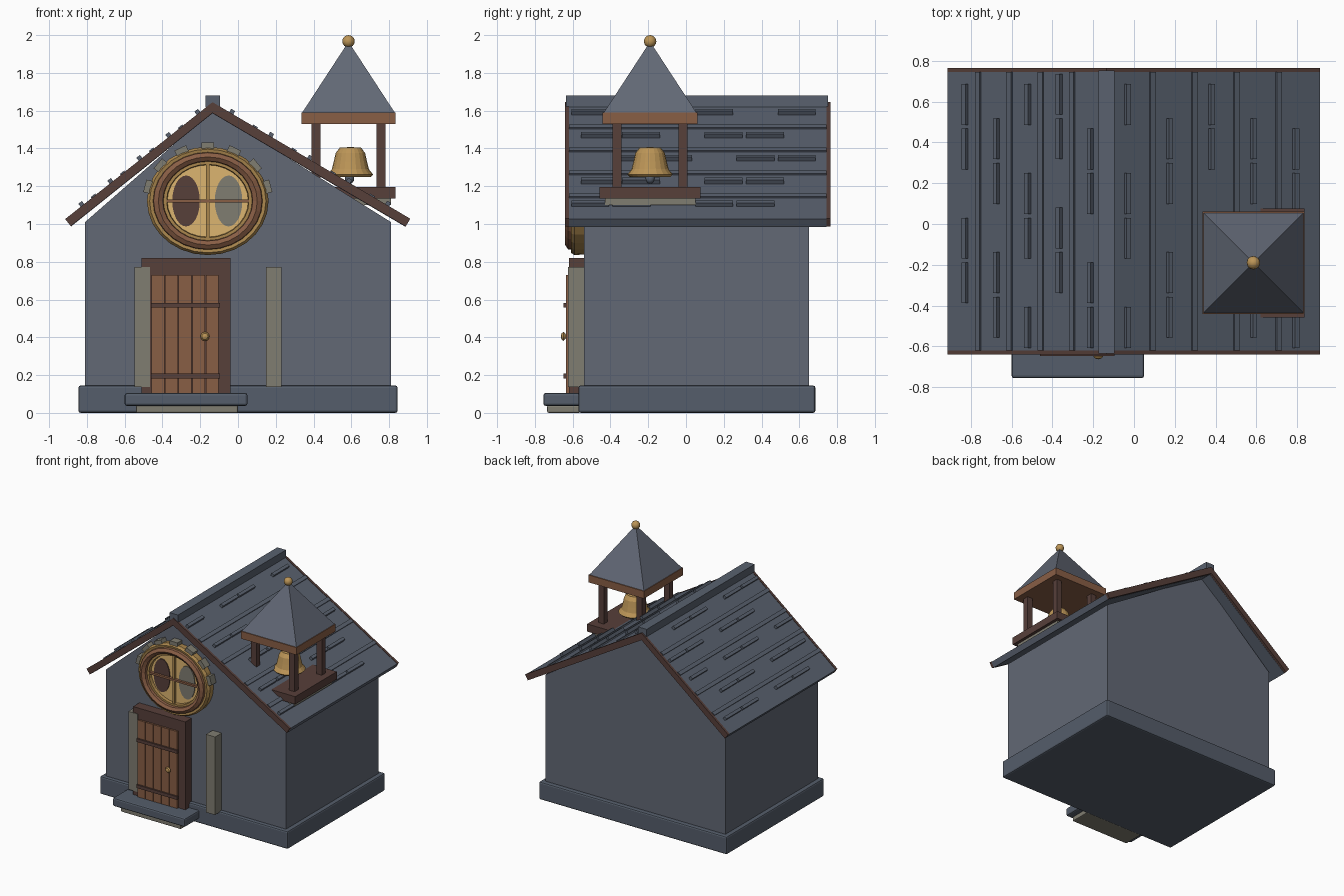
import bpy, bmesh, math
from mathutils import Vector

cube = bpy.data.objects.get("Cube")
if cube:
    bpy.data.objects.remove(cube)


def material(name, *rgb):
    m = bpy.data.materials.new(name)
    m.use_nodes = True
    m.diffuse_color = (*rgb, 1)
    m.node_tree.nodes["Principled BSDF"].inputs["Base Color"].default_value = (*rgb, 1)
    return m


WALL = material("wall_slate", .122, .138, .178)
BASE = material("foundation_slate", .09, .11, .145)
ROOF = material("roof_slate", .1, .12, .157)
DARK = material("dark_wood", .095, .05, .042)
WOOD = material("warm_wood", .25, .112, .06)
STONE = material("pale_stone", .215, .205, .165)
BRASS = material("brass", .5, .3, .095)
OCHRE = material("ochre", .4, .24, .075)
GLOW = material("lit_glass", .72, .46, .16)


def finish(name, bm, mat, bevel=0, smooth=False):
    bmesh.ops.recalc_face_normals(bm, faces=bm.faces)
    mesh = bpy.data.meshes.new(name)
    bm.to_mesh(mesh)
    bm.free()
    mesh.materials.append(mat)
    ob = bpy.data.objects.new(name, mesh)
    bpy.context.collection.objects.link(ob)
    if bevel:
        mod = ob.modifiers.new("bevel", "BEVEL")
        mod.width, mod.segments = bevel, 2
    if smooth:
        mesh.polygons.foreach_set("use_smooth", [True] * len(mesh.polygons))
    return ob


def prism(name, outline, y0, y1, mat, bevel=0):
    """Extrude an x/z outline from y0 to y1."""
    bm = bmesh.new()
    face = bm.faces.new([bm.verts.new((x, y0, z)) for x, z in outline])
    new = bmesh.ops.extrude_face_region(bm, geom=[face])["geom"]
    bmesh.ops.translate(bm, vec=(0, y1 - y0, 0),
                        verts=[v for v in new if isinstance(v, bmesh.types.BMVert)])
    return finish(name, bm, mat, bevel)


def box(name, x0, x1, y0, y1, z0, z1, mat, bevel=0):
    return prism(name, [(x0, z0), (x1, z0), (x1, z1), (x0, z1)], y0, y1, mat, bevel)


def lathe(name, profile, centre, mat, segs=24, forward=False, squash=1, narrow=1):
    """Spin (radius, height) points; forward turns the axis towards the front."""
    bm = bmesh.new()
    rings = []
    for r, h in profile:
        ring = []
        for i in range(segs if r else 1):
            a = math.tau * i / segs
            u, v = r * math.cos(a) * narrow, r * math.sin(a) * squash
            p = (u, -h, v) if forward else (u, v, h)
            ring.append(bm.verts.new(Vector(centre) + Vector(p)))
        rings.append(ring)
    for a, b in zip(rings, rings[1:]):
        for i in range(segs):
            j = (i + 1) % segs
            quad = [a[i % len(a)], a[j % len(a)], b[j % len(b)], b[i % len(b)]]
            bm.faces.new(list(dict.fromkeys(quad)))
    return finish(name, bm, mat)


def ball(name, centre, r, mat):
    bm = bmesh.new()
    bmesh.ops.create_uvsphere(bm, u_segments=12, v_segments=8, radius=r)
    bmesh.ops.translate(bm, vec=centre, verts=bm.verts)
    return finish(name, bm, mat, smooth=True)


# Foundation, walls and doorstep
box("foundation", -.845, .845, -.57, .685, 0, .145, BASE, .012)
RIDGE = Vector((-.135, 1.645))
prism("walls", [(-.81, .1), (.81, .1), (.81, 1.01), (RIDGE.x, 1.6), (-.81, 1.01)],
      -.54, .65, WALL)
box("lower_step", -.54, 0, -.735, -.56, 0, .04, STONE, .008)
box("doorstep", -.6, .05, -.755, -.56, .037, .105, BASE, .012)

# Roof slab and gable trim
EAVES = {"left": Vector((-.915, 1.026)), "right": Vector((.912, 1.028))}


def slope(side, t, h):
    """Point at fraction t down a slope, lifted h off its surface."""
    d = EAVES[side] - RIDGE
    n = Vector((-d.y, d.x)).normalized()
    return RIDGE + d * t + (n if n.y > 0 else -n) * h


def chevron(top, thick):
    under = (RIDGE.x, RIDGE.y + top - thick * 1.2)
    return [slope("left", 1, top), (RIDGE.x, RIDGE.y + top * 1.2), slope("right", 1, top),
            slope("right", 1, top - thick), under, slope("left", 1, top - thick)]


prism("roof_slab", chevron(-.003, .047), -.62, .745, ROOF)
prism("front_gable_trim", chevron(0, .048), -.64, -.62, DARK)
prism("back_gable_trim", chevron(0, .048), .745, .765, DARK)
box("ridge_cap", -.173, -.095, -.635, .752, 1.62, 1.68, ROOF)


def roof_batten(name, side, t, width, height, y0, y1):
    half = width / (EAVES[side] - RIDGE).length / 2
    prism(name, [slope(side, t - half, -.01), slope(side, t + half, -.01),
                 slope(side, t + half, height), slope(side, t - half, height)], y0, y1, ROOF)


# Course laps and raised shingles, with every third shingle left out
for side, gaps in (("left", (0, 2, 1, 0, 2)), ("right", (1, 0, 2, 0, 0))):
    for row, gap in enumerate(gaps):
        if row < 4:
            roof_batten("course_lap", side, .215 + .197 * row, .03, .007, -.62, .745)
        for i in range(6):
            if i % 3 != gap:
                y = .586 + .05 * (row % 2) - .2185 * i
                roof_batten("shingle", side, .095 + .197 * row, .024, .02, y - .1, y + .1)

# Door
box("door_frame", -.51, -.04, -.62, -.53, .1, .82, DARK)
for i in range(5):
    x = -.458 + .072 * i
    box("door_plank", x, x + .068, -.635, -.6, .105, .73, WOOD)
for z in (.195, .57):
    box("door_strap", -.46, -.095, -.648, -.63, z - .013, z + .013, DARK)
lathe("door_knob", [(0, 0), (.012, .004), (.024, .016), (.016, .026), (0, .03)],
      (-.175, -.633, .405), BRASS, 12, True)
for x in (-.508, .19):
    box("stone_pillar", x - .041, x + .041, -.625, -.53, .138, .772, STONE)

# Round window: nested rings, glass, two oval panes and glazing bars
C = (-.16, -.54, 1.122)
OVAL = .89
for name, profile, mat in (
        ("outer_window_ring", [(.318, 0), (.322, .05), (.308, .07), (.28, .065), (.27, 0)], OCHRE),
        ("wood_window_ring", [(.293, .05), (.287, .085), (.262, .1), (.238, .085), (.226, 0)], WOOD),
        ("inner_window_rim", [(.235, .03), (.235, .065), (.218, .065), (.213, .03)], OCHRE),
        ("window_glass", [(.225, 0), (.225, .04), (0, .04)], GLOW)):
    lathe(name, profile, C, mat, 28, True, OVAL)
for x, mat in ((-.115, DARK), (.11, STONE)):
    lathe("oval_pane", [(.135, .038), (.135, .047), (0, .047)],
          (C[0] + x, C[1], C[2]), mat, 24, True, 1, .54)
box("window_upright", C[0] - .009, C[0] + .009, -.6, -.575, C[2] - .195, C[2] + .195, OCHRE)
box("window_crossbar", C[0] - .225, C[0] + .225, -.605, -.575, C[2] - .008, C[2] + .008, WOOD)

# Stone blocks around the window's upper half
for i in range(7):
    a = math.radians(15 + 25 * i)
    out = Vector((math.cos(a), math.sin(a)))
    side = Vector((-out.y, out.x)) * .034
    mid = Vector((C[0] + .32 * out.x, C[2] + .32 * OVAL * out.y))
    prism("window_stone", [mid - out * .03 - side, mid + out * .025 - side,
                           mid + out * .025 + side, mid - out * .03 + side],
          -.6, -.53, STONE)

# Bell tower
X, Y = .585, -.19
box("tower_footing", X - .22, X + .225, Y - .24, Y + .24, 1.1, 1.14, STONE)
box("tower_base", X - .25, X + .25, Y - .267, Y + .267, 1.135, 1.197, DARK)
for dx in (-.172, .172):
    for dy in (-.175, .175):
        box("tower_post", X + dx - .024, X + dx + .024, Y + dy - .024, Y + dy + .024,
            1.19, 1.535, DARK)
box("tower_beam", X - .25, X + .25, Y - .252, Y + .252, 1.53, 1.59, WOOD)
spire = bmesh.new()
bmesh.ops.create_cone(spire, cap_ends=True, segments=4, radius1=.245 * math.sqrt(2),
                      radius2=0, depth=.375)
for v in spire.verts:
    turned = Vector((v.co.x - v.co.y, v.co.x + v.co.y)) / math.sqrt(2)
    if abs(v.co.x * v.co.y) < 1e-5:
        v.co.xy = turned
    v.co += Vector((X, Y, 1.7775))
finish("spire", spire, WALL)
ball("finial", (X, Y, 1.967), .033, BRASS)

# Bell and clapper
lathe("bell", [(0, 1.27), (.09, 1.27), (.108, 1.25), (.12, 1.262), (.098, 1.29), (.088, 1.33),
               (.078, 1.375), (.056, 1.405), (0, 1.407)], (X + .01, Y, 0), BRASS, 20)
ball("clapper", (X + .005, Y, 1.238), .025, BASE)
